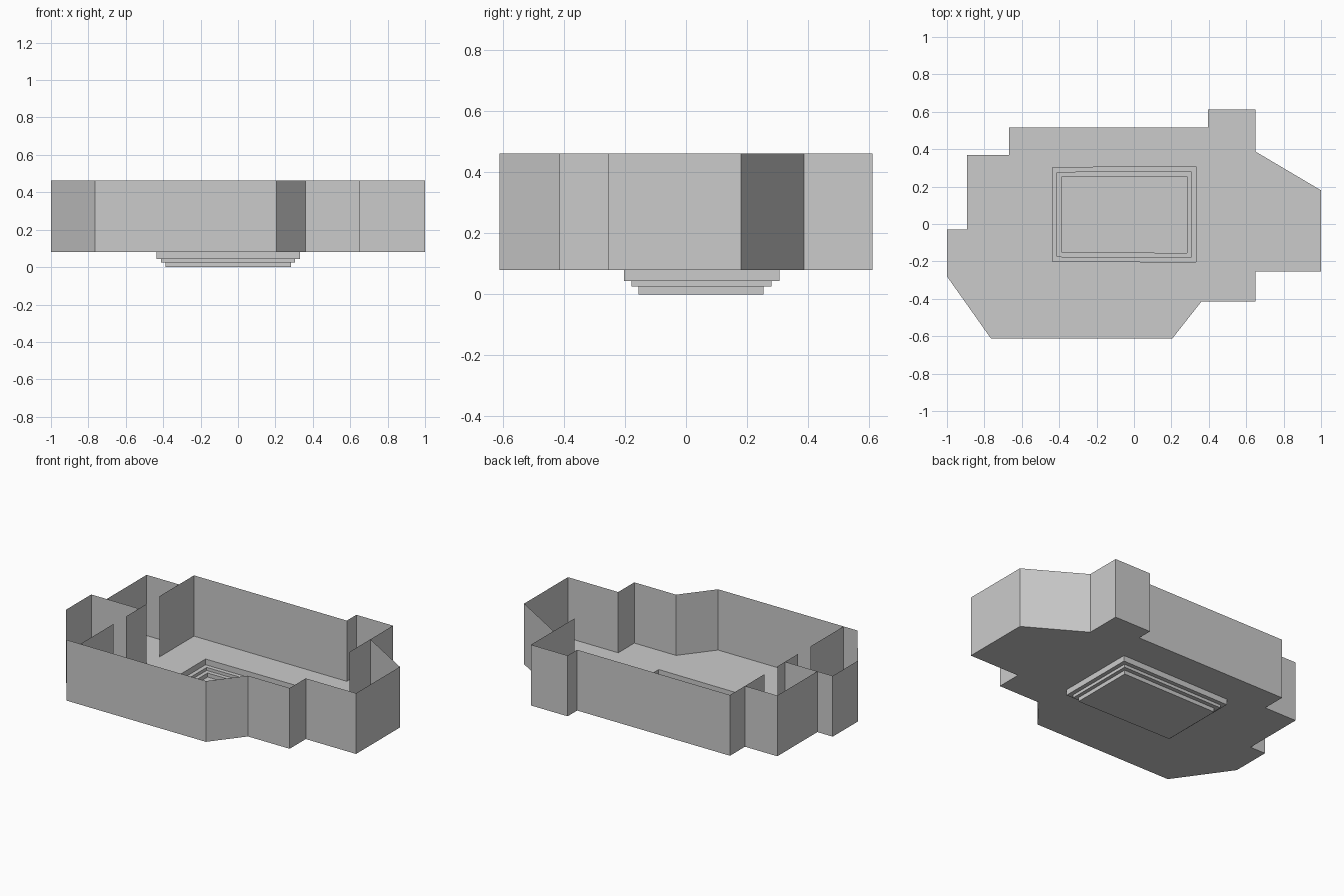
import bpy
import bmesh

if "Cube" in bpy.data.objects:
    bpy.data.objects.remove(bpy.data.objects["Cube"])

FLOOR_Z, TOP_Z = 0.08, 0.462

plaster = bpy.data.materials.new("plaster grey")
plaster.diffuse_color = (0.6, 0.6, 0.6, 1)
plaster.use_nodes = True
plaster.node_tree.nodes["Principled BSDF"].inputs["Base Color"].default_value = plaster.diffuse_color


def finish(name, bm):
    mesh = bpy.data.meshes.new(name)
    bm.to_mesh(mesh)
    bm.free()
    mesh.materials.append(plaster)
    obj = bpy.data.objects.new(name, mesh)
    bpy.context.collection.objects.link(obj)


def ring(bm, points, z):
    return [bm.verts.new((x, y, z)) for x, y in points]


def bridge(bm, a, b):
    """Quads between two closed rings of equal length."""
    for i in range(len(a)):
        j = (i + 1) % len(a)
        bm.faces.new((a[i], a[j], b[j], b[i]))


# Room footprint, counter-clockwise
outline = [(-0.765, -0.612), (0.205, -0.612), (0.36, -0.415), (0.65, -0.415),
           (0.65, -0.255), (1.0, -0.255), (1.0, 0.18), (0.65, 0.387),
           (0.65, 0.612), (0.395, 0.612), (0.395, 0.517), (-0.668, 0.517),
           (-0.668, 0.368), (-0.893, 0.368), (-0.893, -0.03), (-1.0, -0.03),
           (-1.0, -0.28)]

# Slightly skewed recess: one rectangle per step, with the level it drops to
steps = [([(-0.437, -0.2), (0.332, -0.203), (0.332, 0.307), (-0.437, 0.302)], 0.044),
         ([(-0.411, -0.175), (0.306, -0.178), (0.306, 0.281), (-0.411, 0.276)], 0.025),
         ([(-0.387, -0.15), (0.283, -0.155), (0.283, 0.255), (-0.387, 0.25)], 0.0)]

# Outer walls
bm = bmesh.new()
bridge(bm, ring(bm, outline, FLOOR_Z), ring(bm, outline, TOP_Z))
finish("outer_walls", bm)

# Floor with a hole for the recess
bm = bmesh.new()
edges = []
for points in (outline, steps[0][0]):
    loop = ring(bm, points, FLOOR_Z)
    edges += [bm.edges.new((loop[i - 1], loop[i])) for i in range(len(loop))]
bmesh.ops.triangle_fill(bm, use_beauty=True, edges=edges, normal=(0, 0, 1))
finish("floor", bm)

# Stepped recess: risers, ledges and bottom
bm = bmesh.new()
upper_z, lower = FLOOR_Z, None
for points, z in steps:
    upper = ring(bm, points, upper_z)
    if lower:
        bridge(bm, lower, upper)
    lower = ring(bm, points, z)
    bridge(bm, lower, upper)
    upper_z = z
bm.faces.new(lower)
finish("sunken_floor", bm)

# Thin partitions with door gaps between them
partitions = {
    "left_partition_front": ((-0.668, -0.612), (-0.668, -0.285)),
    "left_partition_middle": ((-0.668, -0.16), (-0.668, 0.045)),
    "left_partition_back": ((-0.668, 0.175), (-0.668, 0.517)),
    "cross_partition": ((-0.893, -0.03), (-0.668, -0.03)),
    "right_partition": ((0.65, 0.18), (0.65, 0.387)),
}
for name, ends in partitions.items():
    bm = bmesh.new()
    low, high = ring(bm, ends, FLOOR_Z), ring(bm, ends, TOP_Z)
    bm.faces.new((low[0], low[1], high[1], high[0]))
    finish(name, bm)
